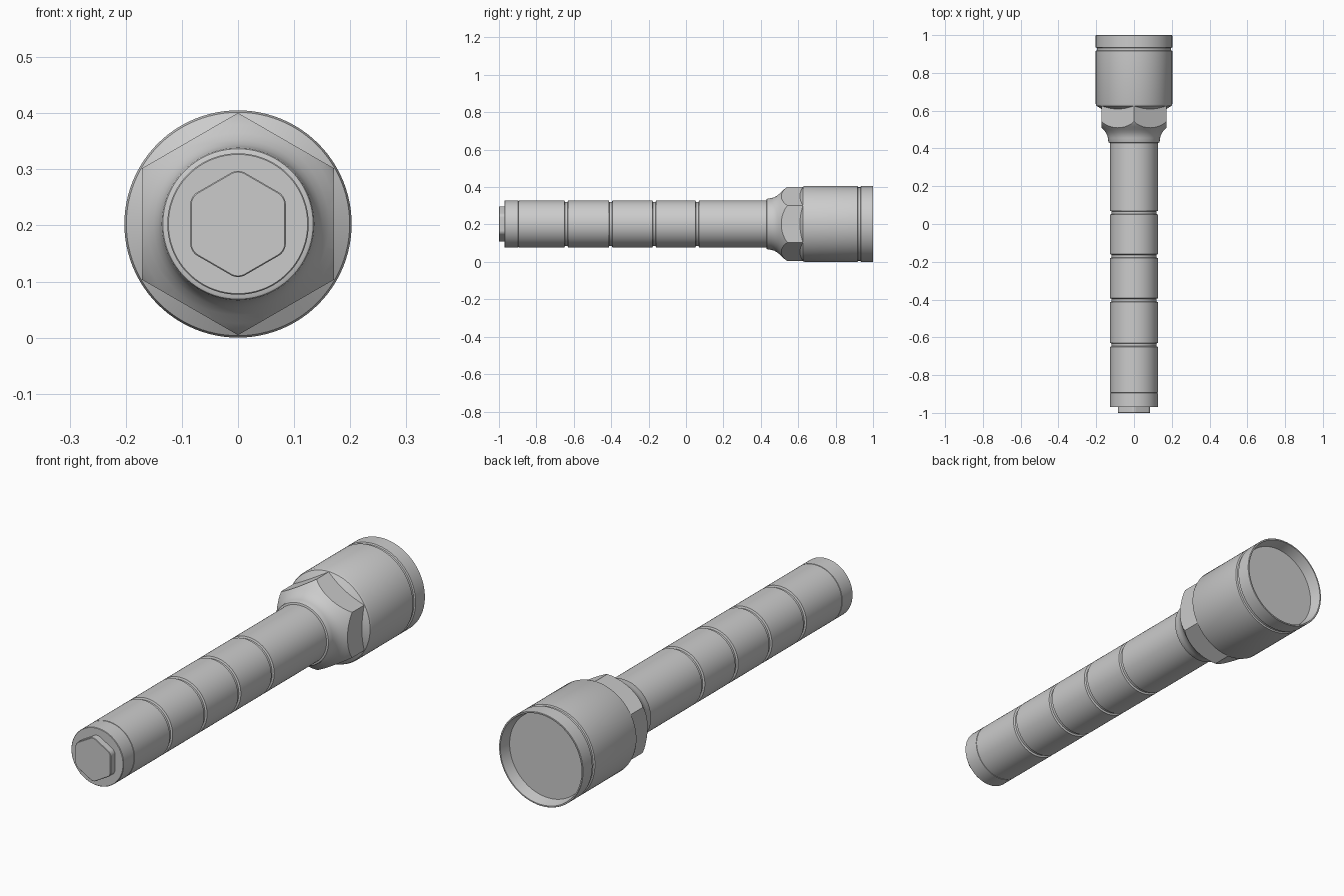
import bpy, bmesh, math
from mathutils import Vector, Matrix

if "Cube" in bpy.data.objects:
    bpy.data.objects.remove(bpy.data.objects["Cube"])

AXIS_Z = 0.2025   # height of the long axis
SEG = 96


def finish(bm, name, angle=28):
    bmesh.ops.remove_doubles(bm, verts=bm.verts, dist=1e-5)
    bmesh.ops.recalc_face_normals(bm, faces=bm.faces)
    me = bpy.data.meshes.new(name)
    bm.to_mesh(me)
    bm.free()
    ob = bpy.data.objects.new(name, me)
    ob.location.z = AXIS_Z
    bpy.context.collection.objects.link(ob)
    bpy.ops.object.select_all(action='DESELECT')
    ob.select_set(True)
    bpy.context.view_layer.objects.active = ob
    bpy.ops.object.shade_smooth_by_angle(angle=math.radians(angle))
    return ob


def revolve(profile):
    """Spin (y, radius) points round the y axis."""
    bm = bmesh.new()
    vs = [bm.verts.new((r, y, 0)) for y, r in profile]
    es = [bm.edges.new(p) for p in zip(vs, vs[1:])]
    bmesh.ops.spin(bm, geom=vs + es, cent=(0, 0, 0), axis=(0, 1, 0),
                   angle=math.tau, steps=SEG, use_duplicate=False)
    bmesh.ops.remove_doubles(bm, verts=bm.verts, dist=1e-5)
    bmesh.ops.recalc_face_normals(bm, faces=bm.faces)
    return bm


def groove(y, half, radius, depth):
    return [(y - half, radius), (y - half * 0.7, radius - depth),
            (y + half * 0.7, radius - depth), (y + half, radius)]


# Shaft with a thin seam and four ring grooves
R = 0.126
shaft = [(-0.97, 0), (-0.97, R - 0.002), (-0.968, R)]
shaft += groove(-0.895, 0.002, R, 0.002)
for y in (-0.64, -0.403, -0.17, 0.06):
    shaft += groove(y, 0.01, R, 0.008)
shaft += [(0.46, R), (0.46, 0)]
finish(revolve(shaft), "shaft")

# Flared collar trimmed by six planes into a hexagonal nut
collar = revolve([(0.43, 0), (0.43, 0.130), (0.432, 0.134), (0.437, 0.136),
                  (0.455, 0.138), (0.47, 0.142), (0.485, 0.150), (0.50, 0.162),
                  (0.515, 0.177), (0.53, 0.190), (0.54, 0.1965), (0.547, 0.199),
                  (0.64, 0.199), (0.64, 0)])
for i in range(6):
    a = math.radians(60 * i)
    n = Vector((math.cos(a), 0, math.sin(a)))
    cut = bmesh.ops.bisect_plane(
        collar, geom=collar.verts[:] + collar.edges[:] + collar.faces[:],
        plane_co=n * 0.1715, plane_no=n, clear_outer=True)
    edges = [e for e in cut["geom_cut"] if isinstance(e, bmesh.types.BMEdge)]
    bmesh.ops.holes_fill(collar, edges=edges, sides=0)
finish(collar, "hex_collar")

# Head cup: chamfered front, ring groove, shallow recess at the back
H = 0.2025
head = [(0.608, 0), (0.608, 0.170), (0.626, 0.199), (0.636, H)]
head += groove(0.926, 0.009, H, 0.006)
head += [(0.999, H), (1.0, H - 0.001), (1.0, 0.196), (0.95, 0.186), (0.95, 0)]
finish(revolve(head), "head_cup")

# Small hexagonal tip with rounded corners
tip = bmesh.new()
bmesh.ops.create_cone(tip, cap_ends=True, segments=6, depth=0.04,
                      radius1=0.0985, radius2=0.0985)
# rotate the prism axis onto y with corners pointing up and down
tip.transform(Matrix.Translation((0, -0.98, 0)) @ Matrix.Rotation(math.pi / 2, 4, 'X'))
if max(v.co.x for v in tip.verts) > 0.09:
    tip.transform(Matrix.Rotation(math.pi / 6, 4, 'Y'))
long_edges = [e for e in tip.edges
              if abs(e.verts[0].co.y - e.verts[1].co.y) > 0.01]
bmesh.ops.bevel(tip, geom=long_edges, offset=0.014, segments=5, profile=0.5,
                affect='EDGES')
front = [e for e in tip.edges if all(v.co.y < -0.999 for v in e.verts)]
bmesh.ops.bevel(tip, geom=front, offset=0.002, segments=1, affect='EDGES')
finish(tip, "hex_tip")
